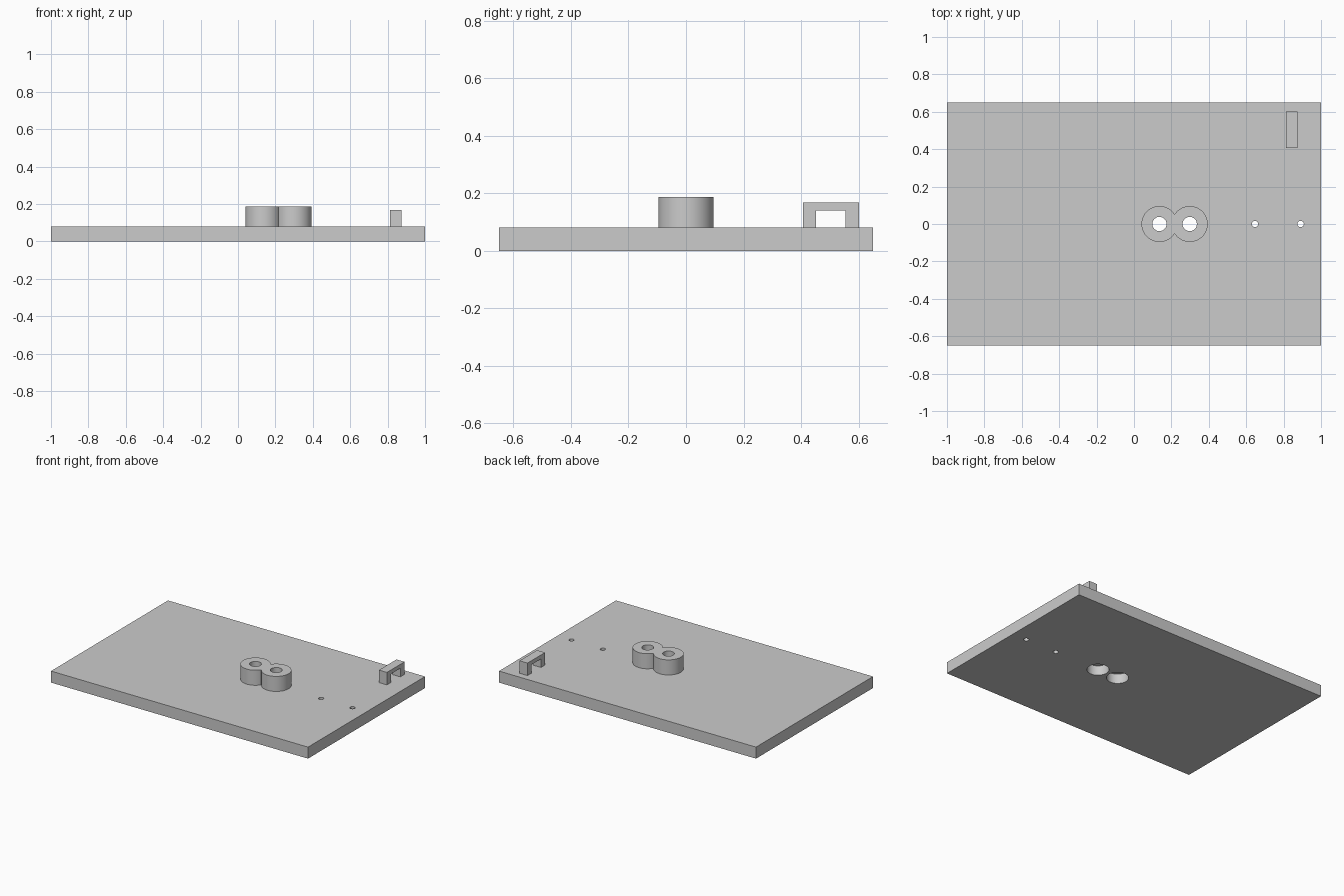
import bpy
import bmesh
import math
from mathutils import Matrix

cube = bpy.data.objects.get("Cube")
if cube:
    bpy.data.objects.remove(cube, do_unlink=True)

PLATE_TOP = 0.081
BOSS_TOP = 0.187
BOSS_X = (0.136, 0.298)
PIN_X = (0.647, 0.891)

grey = bpy.data.materials.new("light_grey")
grey.use_nodes = True
colour = (0.6, 0.6, 0.6, 1)
grey.diffuse_color = colour
grey.node_tree.nodes["Principled BSDF"].inputs["Base Color"].default_value = colour


def finish(name, bm):
    mesh = bpy.data.meshes.new(name)
    bm.to_mesh(mesh)
    bm.free()
    mesh.materials.append(grey)
    obj = bpy.data.objects.new(name, mesh)
    bpy.context.collection.objects.link(obj)
    return obj


def box(name, low, high):
    bm = bmesh.new()
    size = [b - a for a, b in zip(low, high)]
    mid = [(a + b) / 2 for a, b in zip(low, high)]
    bmesh.ops.create_cube(bm, size=1, matrix=Matrix.Translation(mid) @ Matrix.Diagonal((*size, 1)))
    return finish(name, bm)


def cylinder(name, x, radius, low, high):
    bm = bmesh.new()
    bmesh.ops.create_cone(bm, cap_ends=True, segments=64, radius1=radius, radius2=radius,
                          depth=high - low, matrix=Matrix.Translation((x, 0, (low + high) / 2)))
    return finish(name, bm)


def combine(obj, other, operation):
    """Apply a boolean and discard the helper."""
    mod = obj.modifiers.new("boolean", 'BOOLEAN')
    mod.operation = operation
    mod.solver = 'EXACT'
    mod.object = other
    activate(obj)
    bpy.ops.object.modifier_apply(modifier=mod.name)
    bpy.data.objects.remove(other, do_unlink=True)


def activate(obj):
    for o in bpy.context.selected_objects:
        o.select_set(False)
    obj.select_set(True)
    bpy.context.view_layer.objects.active = obj


# Base plate and the twin boss standing on it
plate = box("base_plate", (-1, -0.65, 0), (1, 0.65, PLATE_TOP))
boss = cylinder("twin_boss", BOSS_X[0], 0.096, PLATE_TOP, BOSS_TOP)
combine(boss, cylinder("boss_half", BOSS_X[1], 0.096, PLATE_TOP, BOSS_TOP), 'UNION')

# Through holes in the bosses, with wider recesses under the plate
for x in BOSS_X:
    for part in (plate, boss):
        combine(part, cylinder("bore_cutter", x, 0.038, -0.1, 0.3), 'DIFFERENCE')
    combine(plate, cylinder("recess_cutter", x, 0.07, -0.1, 0.068), 'DIFFERENCE')

# Small pin holes
for x in PIN_X:
    combine(plate, cylinder("pin_cutter", x, 0.017, -0.1, 0.3), 'DIFFERENCE')

# Bridge handle near the back corner
handle = box("handle", (0.812, 0.407, PLATE_TOP), (0.874, 0.602, 0.169))
combine(handle, box("handle_cutter", (0.7, 0.452, 0), (1, 0.555, 0.141)), 'DIFFERENCE')

for part in (plate, boss, handle):
    activate(part)
    bpy.ops.object.shade_smooth_by_angle(angle=math.radians(30))
